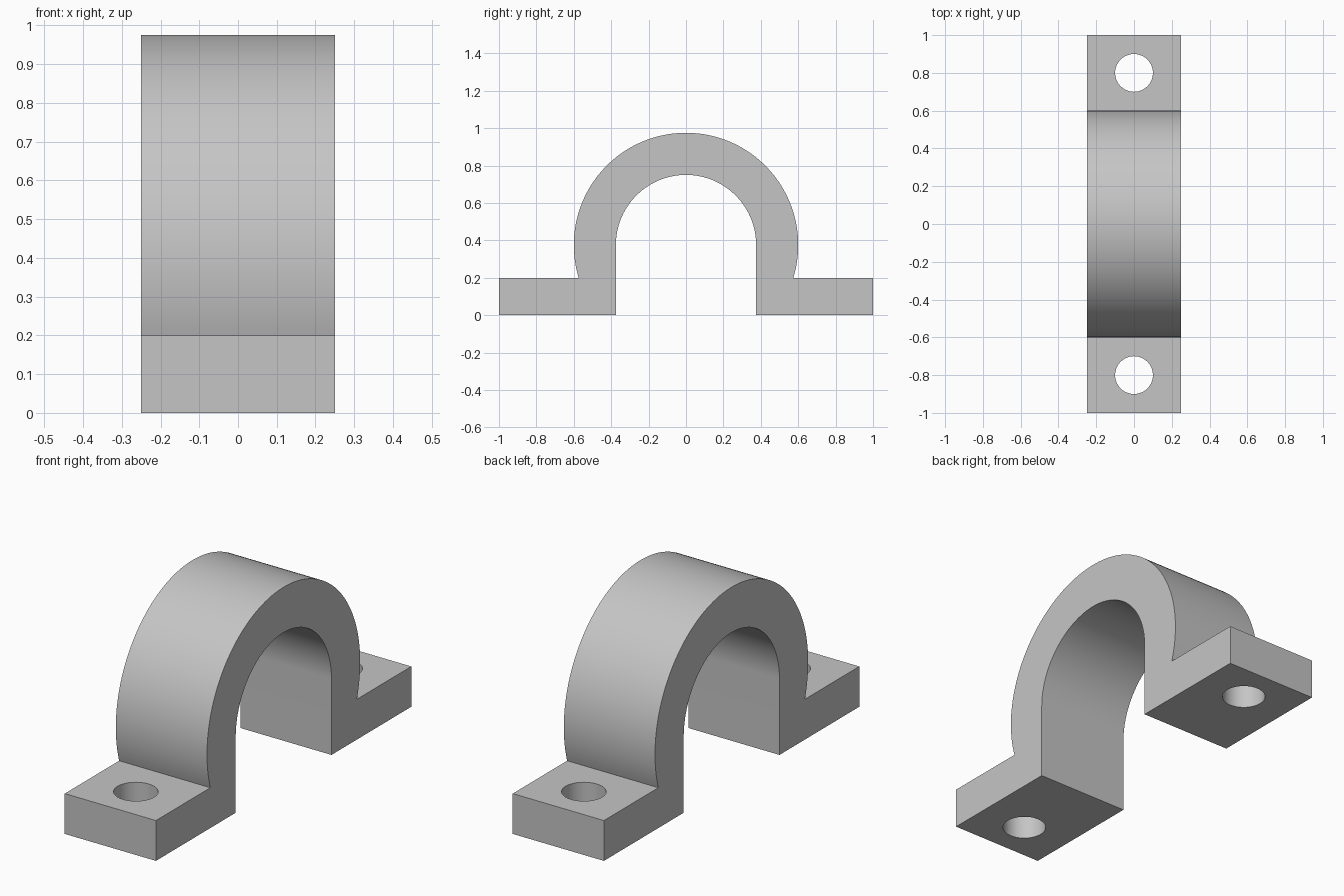
import bpy, bmesh
from math import asin, cos, sin, pi

cube = bpy.data.objects.get("Cube")
if cube:
    bpy.data.objects.remove(cube, do_unlink=True)

HALF_WIDTH = 0.25
BASE = 0.2            # foot thickness
CENTRE = 0.375        # height of the arch axis
OUTER, INNER = 0.6, 0.375
HOLE_Y, HOLE_R = 0.8, 0.1

steel = bpy.data.materials.new("plain grey")
steel.use_nodes = True
grey = (0.56, 0.56, 0.56, 1)
steel.diffuse_color = grey
steel.node_tree.nodes["Principled BSDF"].inputs["Base Color"].default_value = grey


def arc(radius, start, end, steps):
    """Points (y, z) along an arc about the arch axis."""
    angles = [start + (end - start) * i / steps for i in range(steps + 1)]
    return [(radius * cos(a), CENTRE + radius * sin(a)) for a in angles]


# Side profile: feet, outer arch down to the feet, and the inner channel
dip = asin((BASE - CENTRE) / OUTER)
profile = [(1, 0), (1, BASE)]
profile += arc(OUTER, dip, pi - dip, 96)
profile += [(-1, BASE), (-1, 0), (-INNER, 0)]
profile += arc(INNER, pi, 0, 72)
profile += [(INNER, 0)]

# Saddle clamp body: the profile extruded across the width
bm = bmesh.new()
side = bm.faces.new([bm.verts.new((-HALF_WIDTH, y, z)) for y, z in profile])
extruded = bmesh.ops.extrude_face_region(bm, geom=[side])
moved = [v for v in extruded["geom"] if isinstance(v, bmesh.types.BMVert)]
bmesh.ops.translate(bm, verts=moved, vec=(2 * HALF_WIDTH, 0, 0))
bmesh.ops.recalc_face_normals(bm, faces=bm.faces)
mesh = bpy.data.meshes.new("saddle_clamp")
bm.to_mesh(mesh)
bm.free()
clamp = bpy.data.objects.new("saddle_clamp", mesh)
bpy.context.collection.objects.link(clamp)
mesh.materials.append(steel)

# Bolt holes through both feet
for name, y in (("front", -HOLE_Y), ("back", HOLE_Y)):
    bpy.ops.mesh.primitive_cylinder_add(vertices=64, radius=HOLE_R, depth=1,
                                        location=(0, y, BASE / 2))
    cutter = bpy.context.object
    cutter.name = name + "_hole_cutter"
    cutter.hide_render = True
    cutter.data.materials.append(steel)
    cut = clamp.modifiers.new(name + "_hole", "BOOLEAN")
    cut.operation = "DIFFERENCE"
    cut.solver = "EXACT"
    cut.object = cutter
    bpy.context.view_layer.objects.active = clamp
    bpy.ops.object.modifier_apply(modifier=cut.name)
    bpy.data.objects.remove(cutter, do_unlink=True)

# Smooth curved walls, sharp edges
bpy.ops.object.select_all(action="DESELECT")
clamp.select_set(True)
bpy.context.view_layer.objects.active = clamp
bpy.ops.object.shade_smooth_by_angle(angle=pi / 6)
